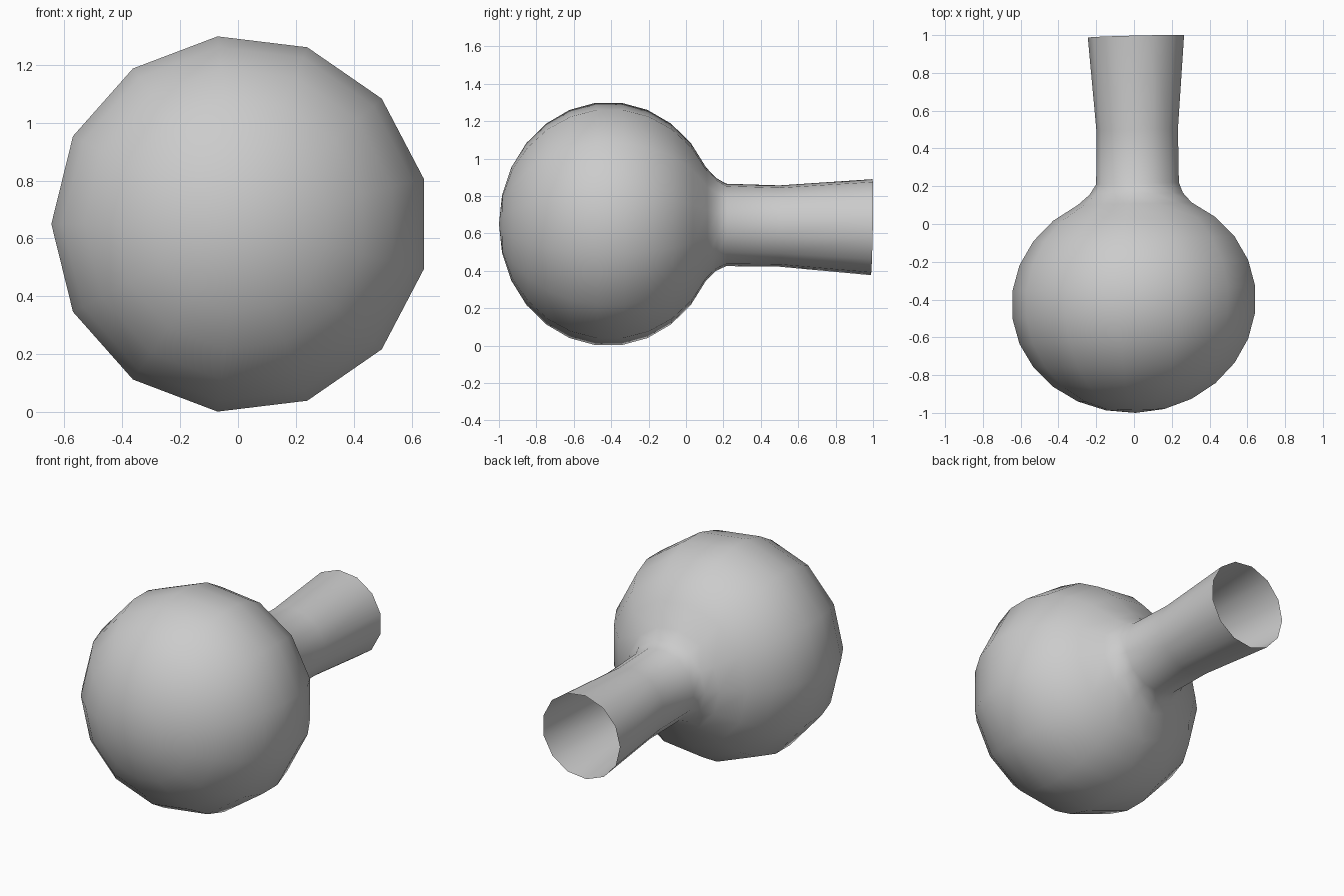
import bpy, bmesh
from math import sin, cos, pi

if "Cube" in bpy.data.objects:
    bpy.data.objects.remove(bpy.data.objects["Cube"])

SIDES = 13
CX, CY, CZ = 0.008, -0.4125, 0.65      # bulb centre
R, RY = 0.657, 0.5875                  # bulb radius across and along y

# Cross sections along y: (y, radius, centre x, centre z, lean in z)
rings = []
for k in range(1, 12):                 # bulb rings, front to neck
    a = -pi / 2 + k * pi / 13
    rings.append((CY + RY * sin(a), R * cos(a), CX, CZ, 0))
rings += [(0.16, 0.251, 0.015, 0.648, 0),      # shoulder
          (0.215, 0.222, 0.022, 0.645, 0),     # neck base
          (0.50, 0.219, 0.020, 0.639, 0),      # neck middle
          (0.993, 0.2585, 0.014, 0.633, 0.018)]  # flared open mouth

bm = bmesh.new()
loops = []
for y, r, cx, cz, lean in rings:
    loop = []
    for i in range(SIDES):
        t = pi + 2 * pi * i / SIDES
        dx, dz = r * cos(t), r * sin(t)
        loop.append(bm.verts.new((cx + dx, y + 0.023 * dx + lean * dz, cz + dz)))
    loops.append(loop)

# Skin between sections, and the front pole fan
for a, b in zip(loops, loops[1:]):
    for i in range(SIDES):
        j = (i + 1) % SIDES
        bm.faces.new((a[i], b[i], b[j], a[j]))
pole = bm.verts.new((CX, CY - RY, CZ))
for i in range(SIDES):
    bm.faces.new((pole, loops[0][i], loops[0][(i + 1) % SIDES]))

# Outward normals, checked against the front pole
bmesh.ops.recalc_face_normals(bm, faces=bm.faces)
bm.normal_update()
if pole.link_faces[0].normal.y > 0:
    bmesh.ops.reverse_faces(bm, faces=bm.faces)
for f in bm.faces:
    f.smooth = True

mesh = bpy.data.meshes.new("round_flask")
bm.to_mesh(mesh)
bm.free()
flask = bpy.data.objects.new("round_flask", mesh)
bpy.context.collection.objects.link(flask)
